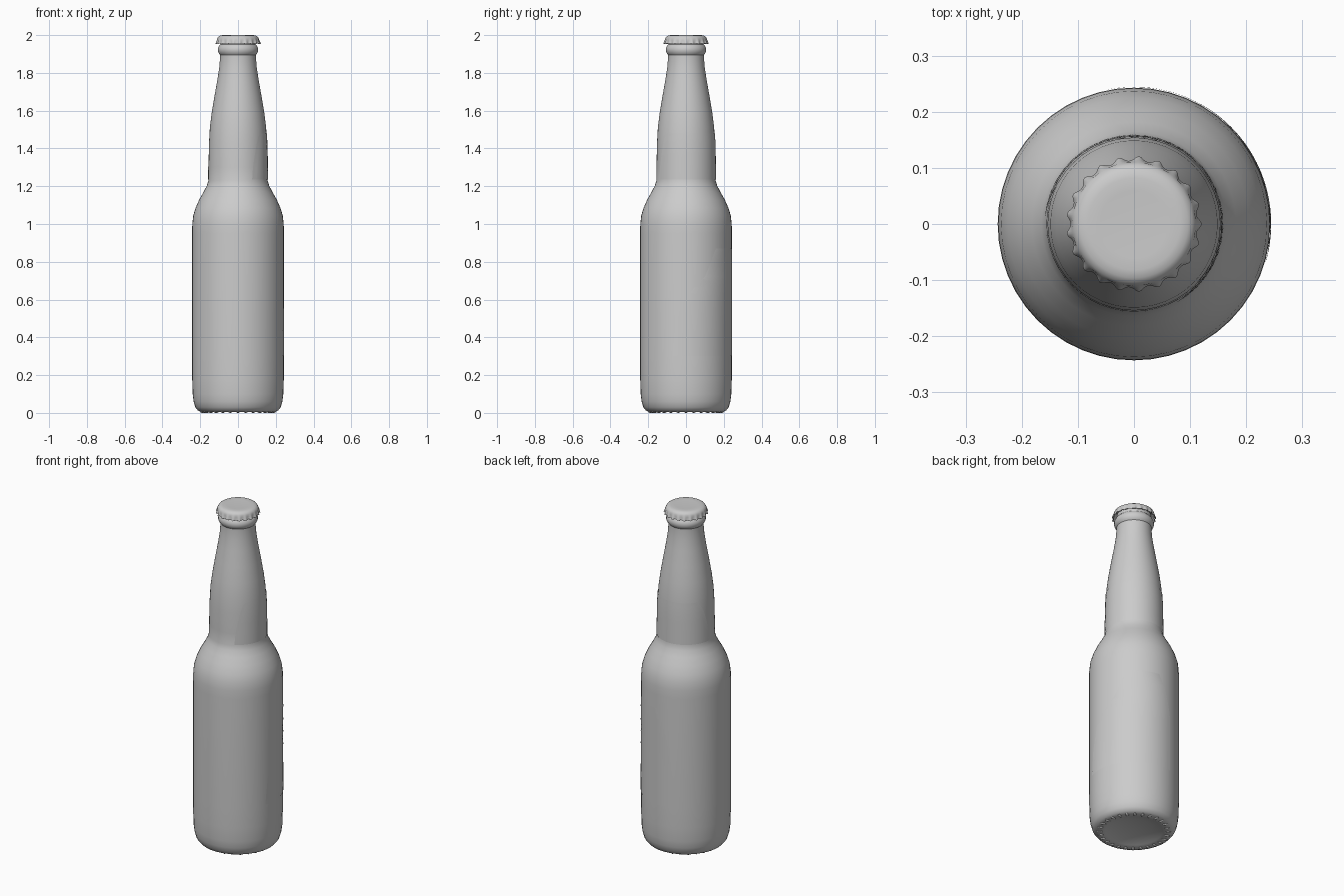
import bpy, bmesh, math
from mathutils import Matrix

if "Cube" in bpy.data.objects:
    bpy.data.objects.remove(bpy.data.objects["Cube"])

SEG = 48


def finish(name, bm, angle=40):
    bmesh.ops.recalc_face_normals(bm, faces=bm.faces[:])
    me = bpy.data.meshes.new(name)
    bm.to_mesh(me)
    bm.free()
    ob = bpy.data.objects.new(name, me)
    bpy.context.collection.objects.link(ob)
    bpy.ops.object.select_all(action='DESELECT')
    ob.select_set(True)
    bpy.context.view_layer.objects.active = ob
    bpy.ops.object.shade_smooth_by_angle(angle=math.radians(angle))
    return ob


def lathe(name, profile, seg=SEG, ripple=None, angle=40):
    """Revolve (radius, z) points; ripple(radius, z, angle) may offset them."""
    bm = bmesh.new()
    rings = []
    for r, z in profile:
        if r == 0:
            rings.append([bm.verts.new((0, 0, z))] * seg)
            continue
        ring = []
        for i in range(seg):
            a = 2 * math.pi * i / seg
            rr, zz = ripple(r, z, a) if ripple else (r, z)
            ring.append(bm.verts.new((rr * math.cos(a), rr * math.sin(a), zz)))
        rings.append(ring)
    for p, q in zip(rings, rings[1:]):
        for i in range(seg):
            j = (i + 1) % seg
            bm.faces.new(list(dict.fromkeys((p[i], p[j], q[j], q[i]))))
    return finish(name, bm, angle)


# Glass bottle, from the recessed base up to the mouth
GLASS = [(0, 0.03), (0.10, 0.025), (0.155, 0.01), (0.17, 0.005), (0.195, 0.005),
         (0.212, 0.012), (0.226, 0.03), (0.235, 0.06), (0.240, 0.10), (0.2425, 0.18),
         (0.243, 0.30), (0.243, 0.95), (0.242, 1.0), (0.237, 1.045), (0.225, 1.085),
         (0.205, 1.13), (0.182, 1.17), (0.165, 1.203), (0.157, 1.23), (0.156, 1.30),
         (0.154, 1.42), (0.149, 1.51), (0.139, 1.59), (0.124, 1.68), (0.108, 1.77),
         (0.099, 1.83), (0.095, 1.88), (0.095, 1.895), (0.101, 1.902), (0.107, 1.915),
         (0.107, 1.93), (0.101, 1.943), (0.094, 1.95), (0.092, 1.975), (0.085, 1.985),
         (0, 1.985)]
lathe("bottle", GLASS)


def glass_radius(z):
    for (r0, z0), (r1, z1) in zip(GLASS[3:], GLASS[4:]):
        if z0 <= z <= z1 and z1 > z0:
            return r0 + (r1 - r0) * (z - z0) / (z1 - z0)


# Grip bumps around the base
bm = bmesh.new()
BUMPS = 28
for i in range(BUMPS):
    m = (Matrix.Rotation(2 * math.pi * i / BUMPS, 4, 'Z')
         @ Matrix.Translation((0.185, 0, 0.006))
         @ Matrix.Diagonal((0.017, 0.009, 0.006, 1)))
    bmesh.ops.create_uvsphere(bm, u_segments=10, v_segments=6, radius=1, matrix=m)
finish("base_bumps", bm)

# Crown cap with a fluted skirt
FLUTES = 21


def crimp(r, z, a):
    t = max(0, min(1, (1.982 - z) / 0.022))
    wave = abs(math.cos(FLUTES * a / 2)) ** 3
    return r + t * (0.008 * wave - 0.003), z - 0.003 * t * wave


lathe("crown_cap",
      [(0, 1.998), (0.06, 1.999), (0.082, 2.0), (0.096, 1.997), (0.105, 1.991),
       (0.110, 1.982), (0.112, 1.972), (0.114, 1.964), (0.116, 1.956), (0.112, 1.956),
       (0.106, 1.975), (0.09, 1.987), (0, 1.987)],
      seg=FLUTES * 8, ripple=crimp, angle=50)


# Paper labels hugging the glass, with left and right edges given per height
def label(name, rows, offset, cols=28):
    bm = bmesh.new()
    grid = []
    for z, left, right in rows:
        r = glass_radius(z) + offset
        angles = [math.radians(left + (right - left) * i / cols) for i in range(cols + 1)]
        grid.append([bm.verts.new((r * math.cos(a), r * math.sin(a), z)) for a in angles])
    for p, q in zip(grid, grid[1:]):
        for i in range(cols):
            bm.faces.new((p[i], p[i + 1], q[i + 1], q[i]))
    return finish(name, bm)


label("body_label", [(0.30, -18, 103), (0.45, -14, 103), (0.58, -5, 103), (0.65, 8, 102),
                     (0.72, 24, 98), (0.80, 33, 92), (0.87, 40, 84)], 0.0015)
label("neck_label", [(1.235, -62, 176), (1.30, -60, 174), (1.36, -56, 170), (1.42, -51, 163),
                     (1.46, -46, 155), (1.48, -40, 148)], 0.0025)
